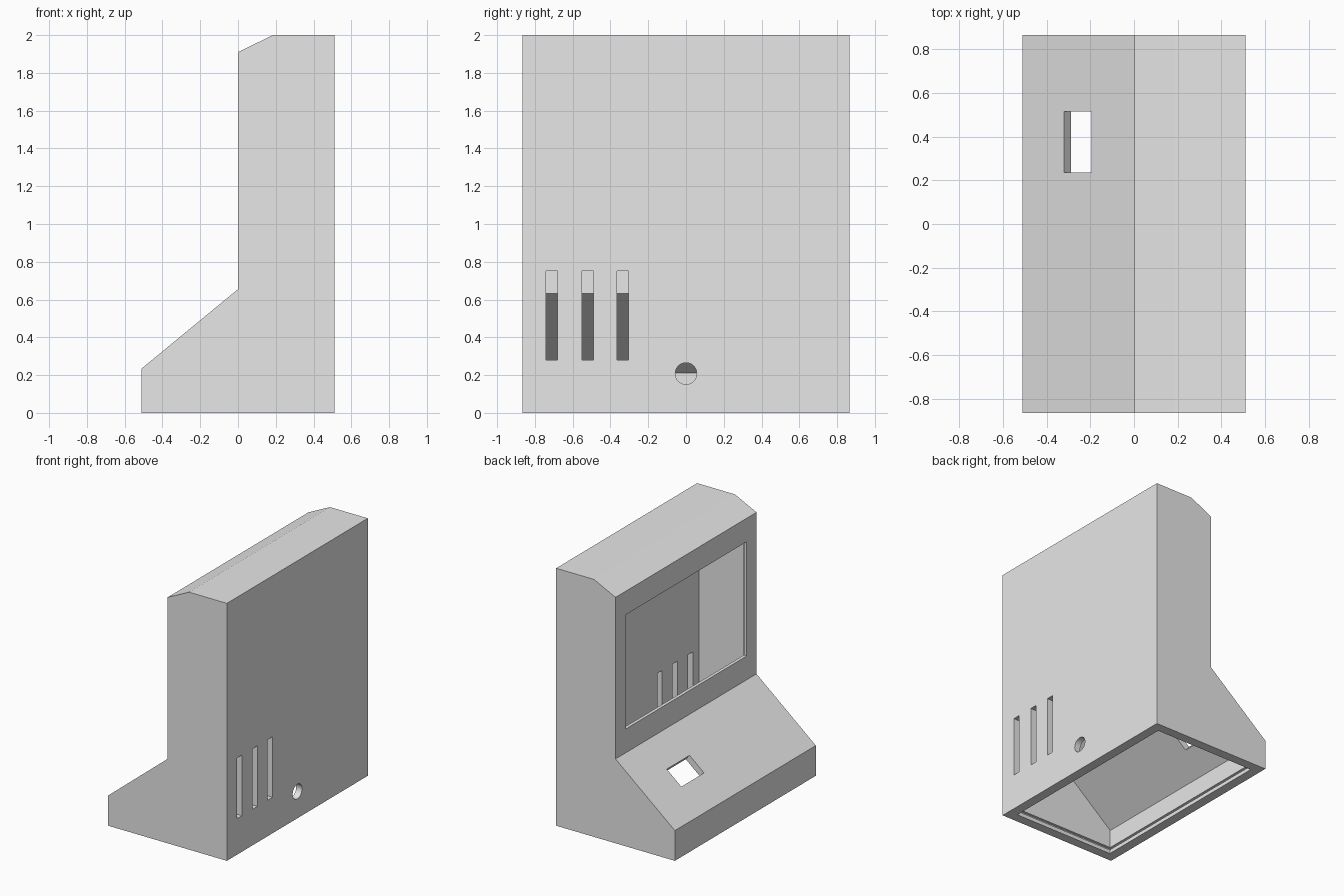
import bpy
import bmesh
import math
from mathutils import Matrix, Vector

cube = bpy.data.objects.get("Cube")
if cube:
    bpy.data.objects.remove(cube, do_unlink=True)

WALL = 0.05
HALF_X, HALF_Y = 0.51, 0.865

grey = bpy.data.materials.new("light_grey_plastic")
grey.use_nodes = True
colour = (0.8, 0.8, 0.8, 1.0)
grey.diffuse_color = colour
grey.node_tree.nodes["Principled BSDF"].inputs["Base Color"].default_value = colour


def new_object(name, bm):
    bmesh.ops.recalc_face_normals(bm, faces=bm.faces)
    mesh = bpy.data.meshes.new(name)
    bm.to_mesh(mesh)
    bm.free()
    mesh.materials.append(grey)
    obj = bpy.data.objects.new(name, mesh)
    bpy.context.collection.objects.link(obj)
    return obj


def extrude_profile(name, points, half_y):
    """Extrude an xz outline along y."""
    bm = bmesh.new()
    face = bm.faces.new([bm.verts.new((x, -half_y, z)) for x, z in points])
    grown = bmesh.ops.extrude_face_region(bm, geom=[face])["geom"]
    moved = [v for v in grown if isinstance(v, bmesh.types.BMVert)]
    bmesh.ops.translate(bm, verts=moved, vec=(0, 2 * half_y, 0))
    return new_object(name, bm)


def box(name, low, high, tilt=0.0):
    """Box between two corners, tilted about its own centre on y."""
    low, high = Vector(low), Vector(high)
    matrix = (Matrix.Translation((low + high) / 2) @ Matrix.Rotation(tilt, 4, "Y")
              @ Matrix.Diagonal((*(high - low), 1)))
    bm = bmesh.new()
    bmesh.ops.create_cube(bm, size=1, matrix=matrix)
    return new_object(name, bm)


def inset_profile(points, d):
    """Offset a clockwise convex or concave outline inward by d."""
    result = []
    for i, p in enumerate(points):
        p = Vector(p)
        a = (p - Vector(points[i - 1])).normalized()
        b = (Vector(points[(i + 1) % len(points)]) - p).normalized()
        na, nb = Vector((a.y, -a.x)), Vector((b.y, -b.x))
        result.append(p + (na + nb) * d / (1 + na.dot(nb)))
    return result


def cut(target, cutter):
    cutter.hide_render = True
    mod = target.modifiers.new("cut", "BOOLEAN")
    mod.operation = "DIFFERENCE"
    mod.solver = "EXACT"
    mod.object = cutter
    bpy.context.view_layer.objects.active = target
    bpy.ops.object.modifier_apply(modifier=mod.name)
    bpy.data.objects.remove(cutter, do_unlink=True)


# Outer shell
outline = [(-HALF_X, 0), (-HALF_X, 0.235), (0, 0.655), (0, 1.91),
           (0.185, 2.0), (HALF_X, 2.0), (HALF_X, 0)]
housing = extrude_profile("console_housing", outline, HALF_Y)

# Hollow interior above the base groove
cut(housing, extrude_profile("cavity_cutter", inset_profile(outline, WALL), HALF_Y - WALL))

# Base panel groove and the narrower bottom opening
for name, inset, z0, z1 in (("groove_cutter", 0.03, 0.03, 0.07),
                            ("opening_cutter", 0.075, -0.1, 0.05)):
    x, y = HALF_X - inset, HALF_Y - inset
    cut(housing, box(name, (-x, -y, z0), (x, y, z1)))

# Display window with a shallow seat on the inside
cut(housing, box("seat_cutter", (0.025, -0.78, 0.80), (0.1, 0.78, 1.765)))
cut(housing, box("window_cutter", (-0.1, -0.745, 0.84), (0.1, 0.745, 1.727)))

# Rectangular opening square to the sloped panel
slope = math.atan2(0.42, 0.51)
mid_x = -0.2575
mid_z = 0.655 + mid_x * math.tan(slope)
half = 0.0625 / math.cos(slope)
cut(housing, box("panel_cutter", (mid_x - half, 0.235, mid_z - 0.1),
                 (mid_x + half, 0.515, mid_z + 0.1), -slope))

# Three upright vents in the rear wall
for y in (-0.71, -0.52, -0.335):
    cut(housing, box("vent_cutter", (0.4, y - 0.03, 0.28), (0.6, y + 0.03, 0.75)))

# Round cable hole in the rear wall
bm = bmesh.new()
bmesh.ops.create_cone(bm, cap_ends=True, segments=48, radius1=0.057, radius2=0.057, depth=0.2,
                      matrix=Matrix.Translation((0.5, 0, 0.208)) @ Matrix.Rotation(math.pi / 2, 4, "Y"))
cut(housing, new_object("cable_hole_cutter", bm))

# Crisp panels, smooth cable hole
bpy.ops.object.select_all(action="DESELECT")
housing.select_set(True)
bpy.context.view_layer.objects.active = housing
bpy.ops.object.shade_smooth_by_angle(angle=math.radians(15))
